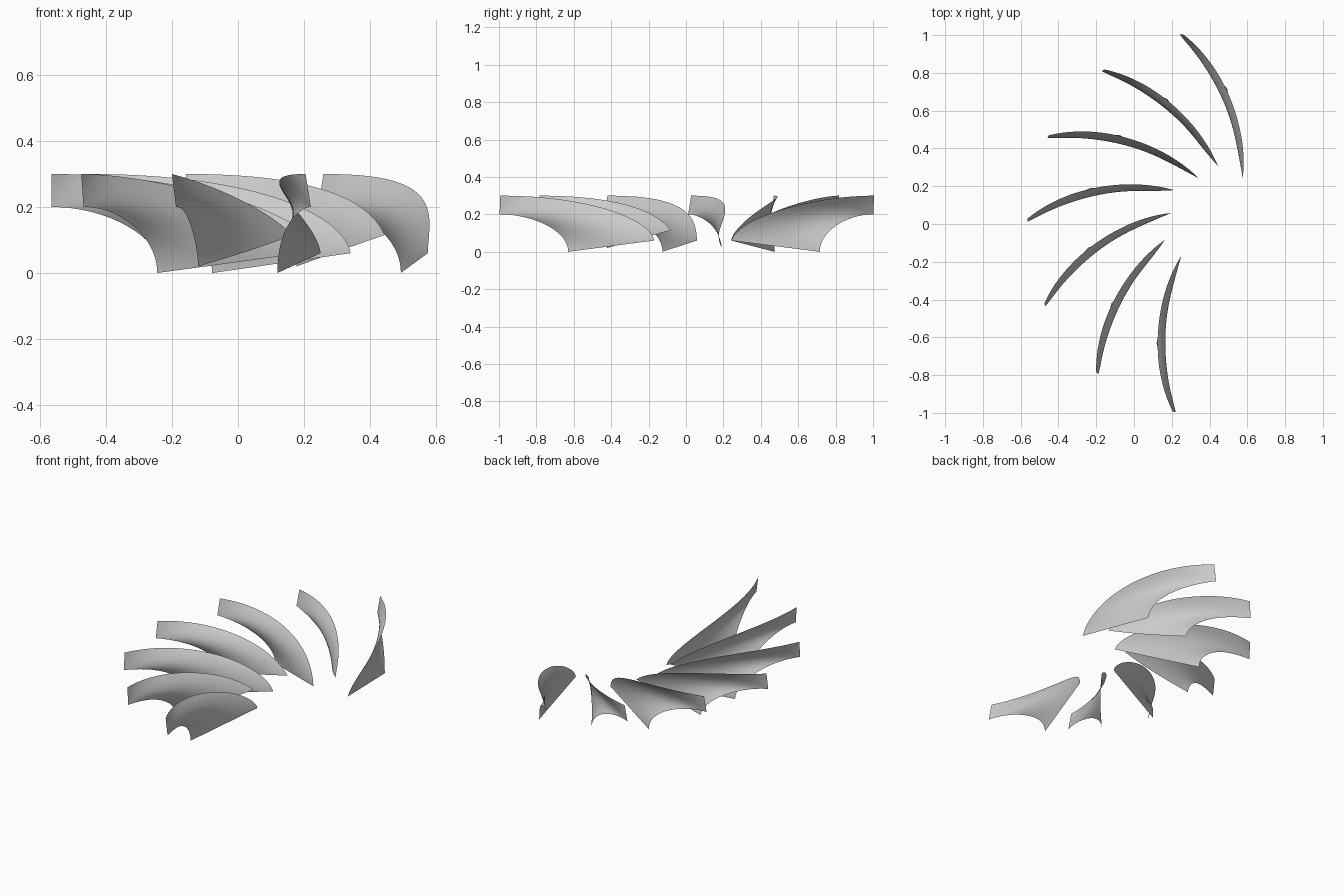
import bpy, bmesh, math
from mathutils import Vector

cube = bpy.data.objects.get("Cube")
if cube:
    bpy.data.objects.remove(cube, do_unlink=True)

AXIS_X = 0.46              # wheel axis
R_TIP, R_HUB, R_SHROUD = 1.025, 0.27, 0.716
PITCH = 360 / 14
ROWS, COLS = 16, 40

grey = bpy.data.materials.new("plain grey")
grey.use_nodes = True
colour = (0.6, 0.6, 0.6, 1)
grey.diffuse_color = colour
grey.node_tree.nodes["Principled BSDF"].inputs["Base Color"].default_value = colour


def polar(r, degrees, z):
    a = math.radians(degrees)
    return Vector((r * math.cos(a), r * math.sin(a), z))


def hub(s):
    """Upper blade edge, inlet (s=0) to outlet (s=1)."""
    a = s * math.pi / 2
    u = 1 - math.cos(a)
    r = R_HUB + (R_TIP - R_HUB) * u
    return polar(r, u * (36.6 + 15 * (1 - u) ** 2), 0.06 + 0.24 * math.sin(a) ** 1.25)


def shroud(s):
    """Lower blade edge, inlet to outlet."""
    a = s * math.pi / 2
    u = 1 - math.cos(a)
    r = R_SHROUD + (R_TIP - R_SHROUD) * u
    return polar(r, 22.6 + 14.9 * u + 6.8 * u * (1 - u), 0.2 * math.sin(a))


def blade_point(s, v, turn):
    p = hub(s).lerp(shroud(s), v)
    bulge = 1.3 * 4 * v * (1 - v) * math.sin(math.pi * s)
    a = math.radians(turn + bulge)
    return (AXIS_X + p.x * math.cos(a) - p.y * math.sin(a),
            p.x * math.sin(a) + p.y * math.cos(a), p.z)


def make_blade(name, turn, splitter):
    bm = bmesh.new()
    grid = []
    for j in range(ROWS + 1):
        v = j / ROWS
        start = 0.2 - 0.136 * v if splitter else 0   # splitters begin later
        grid.append([bm.verts.new(blade_point(start + (1 - start) * i / COLS, v, turn))
                     for i in range(COLS + 1)])
    for low, high in zip(grid, grid[1:]):
        for i in range(COLS):
            bm.faces.new((low[i], low[i + 1], high[i + 1], high[i])).smooth = True
    mesh = bpy.data.meshes.new(name)
    bm.to_mesh(mesh)
    bm.free()
    mesh.materials.append(grey)
    bpy.context.collection.objects.link(bpy.data.objects.new(name, mesh))


# Half a wheel: full blades alternating with shorter splitter blades
for k in range(7):
    kind = "splitter_blade" if k % 2 else "main_blade"
    make_blade(f"{kind}_{k // 2 + 1}", 219 - PITCH * k, k % 2 == 1)
